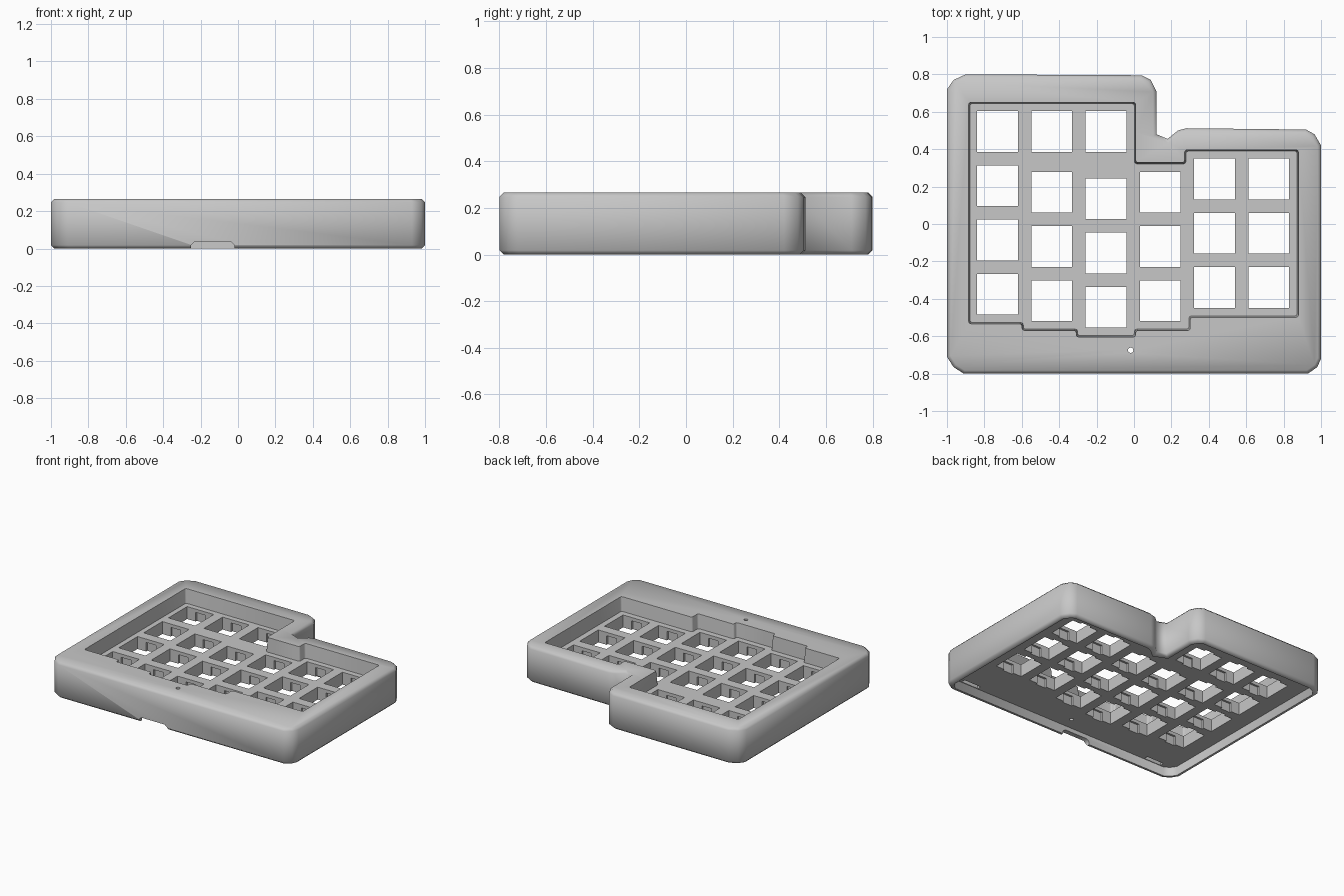
import bpy, bmesh, math
from mathutils import Vector

cube = bpy.data.objects.get("Cube")
if cube:
    bpy.data.objects.remove(cube)

HEIGHT, PLATE_LOW, PLATE_TOP = 0.265, 0.068, 0.16
HOLE, PITCH, WALL = 0.218, 0.29, 0.035

grey = bpy.data.materials.new("matte grey")
grey.use_nodes = True
colour = (0.57, 0.57, 0.57, 1)
grey.diffuse_color = colour
grey.node_tree.nodes["Principled BSDF"].inputs["Base Color"].default_value = colour


def make_object(name, bm):
    bmesh.ops.recalc_face_normals(bm, faces=bm.faces)
    mesh = bpy.data.meshes.new(name)
    bm.to_mesh(mesh)
    bm.free()
    mesh.materials.append(grey)
    obj = bpy.data.objects.new(name, mesh)
    bpy.context.collection.objects.link(obj)
    return obj


def add_prism(bm, outline, low, high):
    """Extrude a flat outline between two heights."""
    face = bm.faces.new([bm.verts.new((x, y, low)) for x, y in outline])
    result = bmesh.ops.extrude_face_region(bm, geom=[face], use_keep_orig=True)
    for v in result["geom"]:
        if isinstance(v, bmesh.types.BMVert):
            v.co.z = high


def add_box(bm, x, y, z, sx, sy, sz):
    verts = bmesh.ops.create_cube(bm, size=1)["verts"]
    for v in verts:
        v.co = Vector((x + v.co.x * sx, y + v.co.y * sy, z + v.co.z * sz))


def inset(outline, d):
    """Move a clockwise outline inward with mitred corners."""
    pts = [Vector(p) for p in outline]
    result = []
    for i, p in enumerate(pts):
        a = (p - pts[i - 1]).normalized()
        b = (pts[(i + 1) % len(pts)] - p).normalized()
        na, nb = Vector((a.y, -a.x)), Vector((b.y, -b.x))
        result.append(p + (na + nb) * d / (1 + na.dot(nb)))
    return result


def cut(target, bm):
    cutter = make_object("cutter", bm)
    cutter.hide_render = True
    mod = target.modifiers.new("cut", "BOOLEAN")
    mod.operation = "DIFFERENCE"
    mod.solver = "EXACT"
    mod.object = cutter
    bpy.context.view_layer.objects.active = target
    bpy.ops.object.modifier_apply(modifier=mod.name)
    bpy.data.objects.remove(cutter)


# Stepped case body with chamfered top and bottom rims
outline = [(-0.91, -0.8), (-0.965, -0.765), (-1, -0.71), (-1, 0.72),
           (-0.965, 0.77), (-0.9, 0.8), (0.04, 0.795), (0.09, 0.77),
           (0.12, 0.71), (0.12, 0.48), (0.18, 0.455), (0.235, 0.5),
           (0.28, 0.512), (0.92, 0.505), (0.965, 0.48), (1, 0.42),
           (1, -0.72), (0.98, -0.765), (0.93, -0.8)]
bm = bmesh.new()
add_prism(bm, outline, 0, HEIGHT)
rims = [e for e in bm.edges if abs(e.verts[0].co.z - e.verts[1].co.z) < 0.001]
bmesh.ops.bevel(bm, geom=rims, offset=0.018, segments=1, affect="EDGES")
case = make_object("keyboard_case", bm)

# Hollow underside
bm = bmesh.new()
add_prism(bm, inset(outline, WALL), -0.1, PLATE_LOW)
cut(case, bm)

# Key well following the staggered columns, its walls leaning out slightly
well = [(-0.885, 0.652), (0.01, 0.652), (0.01, 0.33), (0.27, 0.33),
        (0.27, 0.398), (0.88, 0.398), (0.88, -0.5), (0.302, -0.5),
        (0.302, -0.57), (0.01, -0.57), (0.01, -0.605), (-0.31, -0.605),
        (-0.31, -0.57), (-0.6, -0.57), (-0.6, -0.535), (-0.885, -0.535)]
bm = bmesh.new()
add_prism(bm, well, PLATE_TOP, HEIGHT + 0.02)
bm.verts.ensure_lookup_table()
floor = [v for v in bm.verts if v.co.z < HEIGHT]
for v, p in zip(floor, inset(well, 0.008)):
    v.co.x, v.co.y = p
corners = [e for e in bm.edges if abs(e.verts[0].co.z - e.verts[1].co.z) > 0.1]
bmesh.ops.bevel(bm, geom=corners, offset=0.012, segments=2, profile=0.5, affect="EDGES")
cut(case, bm)

# Switch openings, then clip notches in their front and back walls
columns = [(0.495, 4), (0.46, 4), (0.425, 4), (0.17, 3), (0.24, 3), (0.24, 3)]
holes, notches = bmesh.new(), bmesh.new()
for c, (top, rows) in enumerate(columns):
    for r in range(rows):
        x = -0.73 + c * PITCH
        # The back row of the tall columns lines up
        y = 0.495 if r == 0 and rows == 4 else top - r * PITCH
        add_box(holes, x, y, 0.11, HOLE, HOLE, 0.2)
        add_box(notches, x, y, 0.09, 0.08, HOLE + 0.03, 0.09)
cut(case, holes)
cut(case, notches)

# Cable notch in the front wall
bm = bmesh.new()
add_prism(bm, [(-0.25, -0.1), (-0.25, 0.02), (-0.23, 0.037),
               (-0.04, 0.037), (-0.02, 0.02), (-0.02, -0.1)], -0.9, -0.74)
for v in bm.verts:
    v.co = Vector((v.co.x, v.co.z, v.co.y))
cut(case, bm)

# Lid slots sunk into the plate beside the front wall
bm = bmesh.new()
for x in (-0.8, 0.8):
    add_box(bm, x, -0.745, PLATE_LOW, 0.14, 0.03, 0.06)
cut(case, bm)

# Reset pinhole through the front rim
bm = bmesh.new()
bmesh.ops.create_cone(bm, cap_ends=True, segments=20, radius1=0.014, radius2=0.014, depth=1)
bmesh.ops.translate(bm, verts=bm.verts, vec=(-0.018, -0.675, 0.1))
cut(case, bm)

bpy.ops.object.select_all(action="DESELECT")
case.select_set(True)
bpy.context.view_layer.objects.active = case
bpy.ops.object.shade_smooth_by_angle(angle=math.radians(50))
